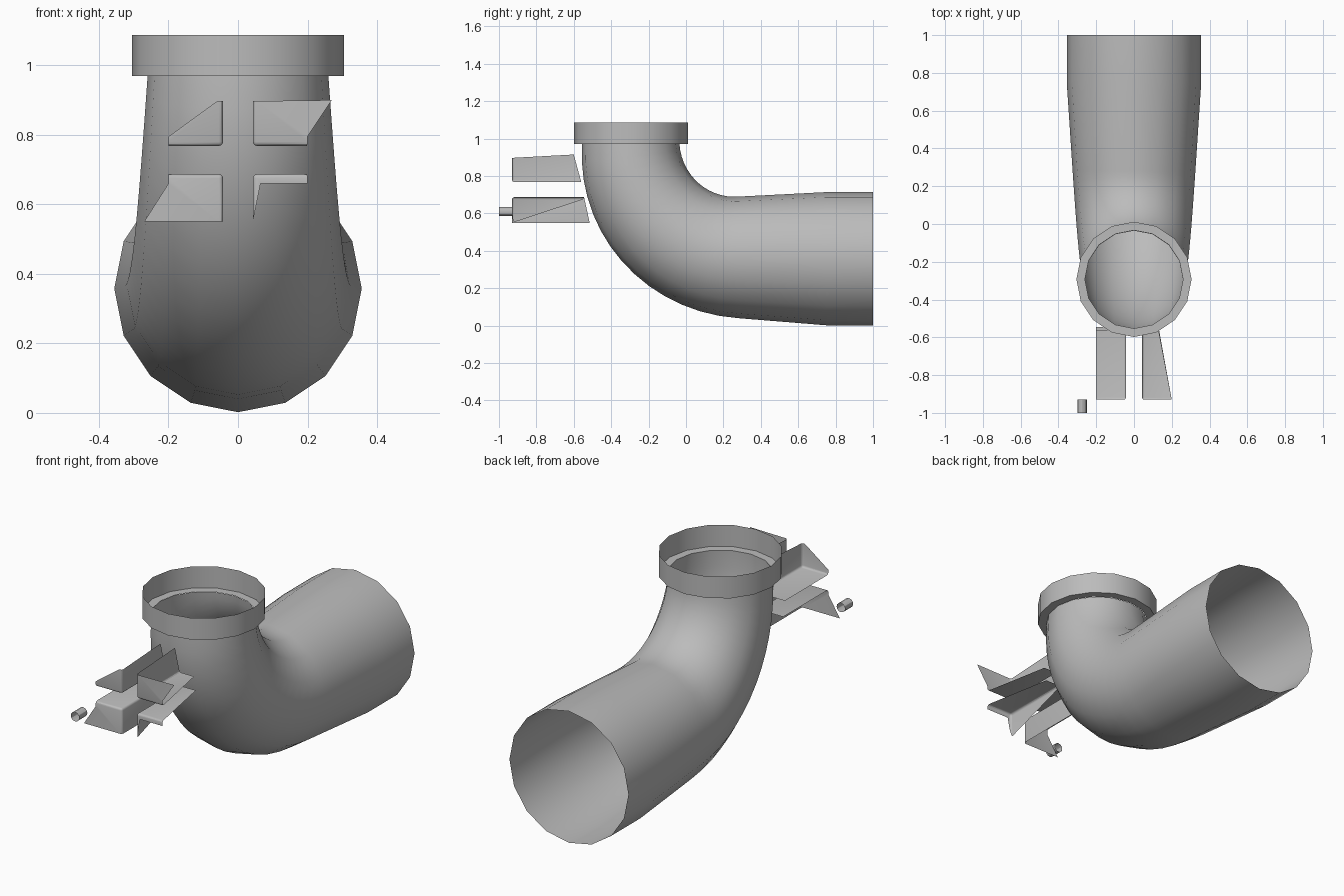
import bpy, bmesh
from math import pi, sin, cos
from mathutils import Vector

cube = bpy.data.objects.get("Cube")
if cube:
    bpy.data.objects.remove(cube)

grey = bpy.data.materials.new("plain_grey")
grey.use_nodes = True
grey.diffuse_color = (0.5, 0.5, 0.5, 1)
grey.node_tree.nodes["Principled BSDF"].inputs["Base Color"].default_value = (0.5, 0.5, 0.5, 1)


def finish(name, bm, bevel=0):
    """Turn a bmesh into a smooth-shaded object with sharp corners."""
    mesh = bpy.data.meshes.new(name)
    bm.to_mesh(mesh)
    bm.free()
    mesh.materials.append(grey)
    obj = bpy.data.objects.new(name, mesh)
    bpy.context.collection.objects.link(obj)
    bpy.ops.object.select_all(action='DESELECT')
    bpy.context.view_layer.objects.active = obj
    obj.select_set(True)
    if bevel:
        mod = obj.modifiers.new("bend", 'BEVEL')
        mod.width, mod.segments = bevel, 3
        mod.limit_method, mod.angle_limit = 'ANGLE', pi / 4
        bpy.ops.object.modifier_apply(modifier=mod.name)
    bpy.ops.object.shade_smooth_by_angle(angle=pi / 6)
    return obj


def sweep(name, stations, sides=16):
    """Open shell through circles given as (centre, in-plane direction, radius)."""
    bm = bmesh.new()
    rings = []
    for centre, up, radius in stations:
        rings.append([bm.verts.new(Vector(centre) + radius * (
            cos(2 * pi * i / sides) * Vector((1, 0, 0)) + sin(2 * pi * i / sides) * Vector(up)))
            for i in range(sides)])
    for a, b in zip(rings, rings[1:]):
        for i in range(sides):
            j = (i + 1) % sides
            bm.faces.new((a[i], b[i], b[j], a[j]))
    return finish(name, bm)


# Elbow pipe: bend widening from the neck, then a tapered straight run
bend_y, neck_z, steps = 0.28, 0.97, 14
stations = []
for k in range(steps + 1):
    t = k / steps
    a = t * pi / 2
    arm = 0.575 + 0.03 * t
    stations.append(((0, bend_y - arm * cos(a), neck_z - arm * sin(a)),
                     (0, cos(a), sin(a)), 0.26 + 0.065 * t))
for y in (0.75, 1):
    stations.append(((0, y, 0.358), (0, 0, 1), 0.356))
sweep("elbow_pipe", stations)

# Socket collar with its stepped bottom lip
sweep("socket_collar", [((0, -0.293, z), (0, 1, 0), r)
                        for z, r in ((neck_z, 0.26), (neck_z, 0.305), (1.087, 0.305))])

# Small open pin in front of the brackets
sweep("small_pin", [((-0.275, y, 0.61), (0, 0, 1), 0.025) for y in (-1, -0.93)], 12)


def bracket(name, corner, plate, shelf_back, wall_back, fold_back):
    """Bent sheet: front plate, horizontal shelf and vertical wall sharing one corner."""
    front = -0.93
    bm = bmesh.new()
    c = bm.verts.new((corner[0], front, corner[1]))
    outline = [bm.verts.new((x, front, z)) for x, z in plate]
    back = bm.verts.new((corner[0], fold_back, corner[1]))
    shelf = bm.verts.new((shelf_back, fold_back, corner[1]))
    wall = bm.verts.new((corner[0], *wall_back))
    bm.faces.new([c] + outline)
    bm.faces.new((c, back, shelf, outline[0]))
    bm.faces.new((c, outline[-1], wall, back))
    bmesh.ops.recalc_face_normals(bm, faces=bm.faces)
    return finish(name, bm, 0.012)


# Four brackets around a cross-shaped gap
low, high, inner, outer = 0.687, 0.768, 0.043, 0.2
bracket("upper_right_bracket", (-inner, high),
        [(-outer, high), (-outer, 0.795), (-0.06, 0.897), (-inner, 0.897)],
        -outer, (-0.6, 0.915), -0.56)
bracket("upper_left_bracket", (inner, high),
        [(outer, high), (outer, 0.795), (0.27, 0.9), (inner, 0.897)],
        0.13, (-0.6, 0.915), -0.56)
bracket("lower_right_bracket", (-inner, low),
        [(-outer, low), (-outer, 0.66), (-0.27, 0.55), (-inner, 0.55)],
        -outer, (-0.515, 0.55), -0.545)
bracket("lower_left_bracket", (inner, low),
        [(outer, low), (outer, 0.66), (0.065, 0.66), (inner, 0.55)],
        0.13, (-0.55, 0.675), -0.545)
